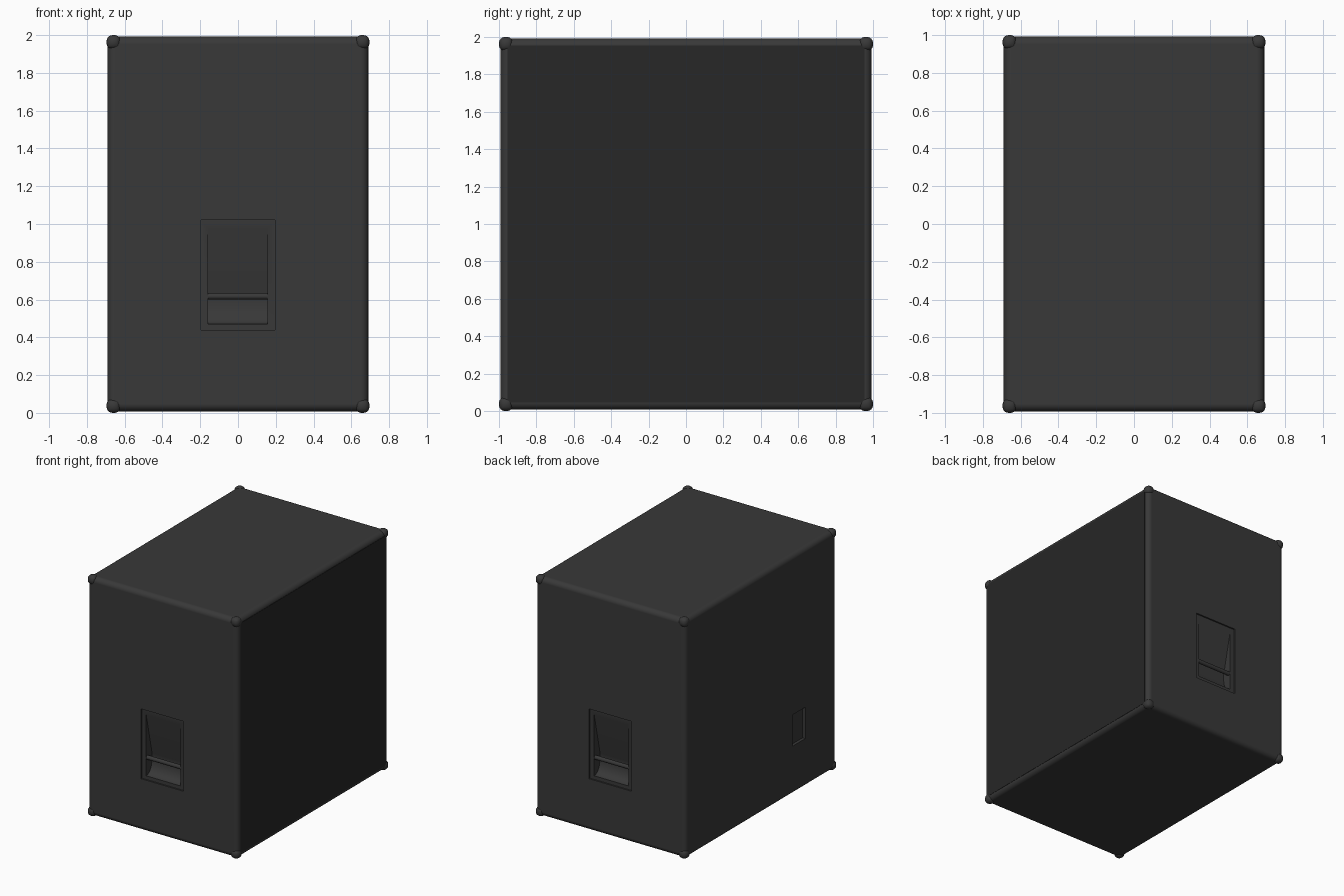
import bpy, bmesh, math
from mathutils import Vector, Matrix

if "Cube" in bpy.data.objects:
    bpy.data.objects.remove(bpy.data.objects["Cube"])


def material(name, v):
    m = bpy.data.materials.new(name)
    m.diffuse_color = (v, v, v, 1)
    m.use_nodes = True
    m.node_tree.nodes["Principled BSDF"].inputs["Base Color"].default_value = m.diffuse_color
    return m


BODY = material("black_paint", 0.04)
GRILLE = material("grille_black", 0.02)


def finish(name, bm, mat):
    bmesh.ops.recalc_face_normals(bm, faces=bm.faces)
    me = bpy.data.meshes.new(name)
    bm.to_mesh(me)
    bm.free()
    ob = bpy.data.objects.new(name, me)
    me.materials.append(mat)
    bpy.context.collection.objects.link(ob)
    return ob


def box(name, lo, hi, mat, radius=0, segs=5):
    bm = bmesh.new()
    lo, hi = Vector(lo), Vector(hi)
    bmesh.ops.create_cube(bm, size=1)
    for v in bm.verts:
        v.co = (lo + hi) / 2 + Vector(a * b for a, b in zip(v.co, hi - lo))
    if radius:
        bmesh.ops.bevel(bm, geom=bm.edges[:], offset=radius, segments=segs,
                        profile=0.5, affect='EDGES')
    return finish(name, bm, mat)


def prism(name, profile, x0, x1, turn, mat):
    # extrude a (y, z) profile along x, optionally spun to the back
    bm = bmesh.new()
    f = bm.faces.new([bm.verts.new((x0, y, z)) for y, z in profile])
    g = bmesh.ops.extrude_face_region(bm, geom=[f])["geom"]
    for v in g:
        if isinstance(v, bmesh.types.BMVert):
            v.co.x = x1
    bm.transform(Matrix.Rotation(turn, 4, 'Z'))
    return finish(name, bm, mat)


def activate(ob):
    bpy.ops.object.select_all(action='DESELECT')
    ob.select_set(True)
    bpy.context.view_layer.objects.active = ob


def smooth(ob):
    activate(ob)
    bpy.ops.object.shade_smooth_by_angle(angle=math.radians(32))
    w = ob.modifiers.new("weighted", 'WEIGHTED_NORMAL')
    w.keep_sharp = True


def cut(ob, cutter):
    m = ob.modifiers.new("cut", 'BOOLEAN')
    m.operation, m.solver, m.object = 'DIFFERENCE', 'EXACT', cutter
    activate(ob)
    bpy.ops.object.modifier_apply(modifier=m.name)
    bpy.data.objects.remove(cutter)


# Cabinet with rounded edges
X, Y, Z0, Z1 = 0.69, 0.992, 0.008, 1.992
cabinet = box("cabinet", (-X, -Y, Z0), (X, Y, Z1), BODY, 0.04)

# Handle recesses front and back: shallow frame, then V-shaped pocket
DEPTH, STEP = 0.09, 0.012
pocket = [(-Y - 0.05, 0.98), (-Y + STEP, 0.98), (-Y + DEPTH, 0.63)]
for i in range(7):
    a = i / 6 * math.pi / 2
    pocket.append((-Y + STEP + 0.005 + (DEPTH - STEP - 0.005) * math.cos(a),
                   0.59 - 0.12 * math.sin(a)))
pocket.append((-Y - 0.05, 0.47))
frame = [(-Y - 0.05, 1.02), (-Y + STEP, 1.02), (-Y + STEP, 0.44), (-Y - 0.05, 0.44)]
for side, turn in (("front", 0), ("back", math.pi)):
    cut(cabinet, prism("frame_cutter", frame, -0.195, 0.195, turn, BODY))
    cut(cabinet, prism("pocket_cutter", pocket, -0.158, 0.156, turn, BODY))
    # Grip bar across the pocket
    r = 0.017
    ring = [(-Y + 0.03 + r * math.cos(k * math.pi / 8),
             0.617 + r * math.sin(k * math.pi / 8)) for k in range(16)]
    smooth(prism(side + "_grip_bar", ring, -0.162, 0.16, turn, BODY))

# Connector recess on the left side
cut(cabinet, box("socket_cutter", (-X - 0.05, -0.58, 0.41), (-X + 0.025, -0.41, 0.67), BODY))
smooth(cabinet)

# Dark grille panel on the right side
box("grille_panel", (X - 0.03, -0.955, 0.045), (X + 0.002, 0.955, 1.955), GRILLE)

# Corner protectors
S = 0.075
for sx in (-1, 1):
    for sy in (-1, 1):
        for sz in (-1, 1):
            c = Vector((sx * 0.696, sy, 1 + sz))
            d = c - Vector((sx, sy, sz)) * S
            lo = [min(p) for p in zip(c, d)]
            hi = [max(p) for p in zip(c, d)]
            smooth(box("corner_protector", lo, hi, BODY, 0.032, 4))
